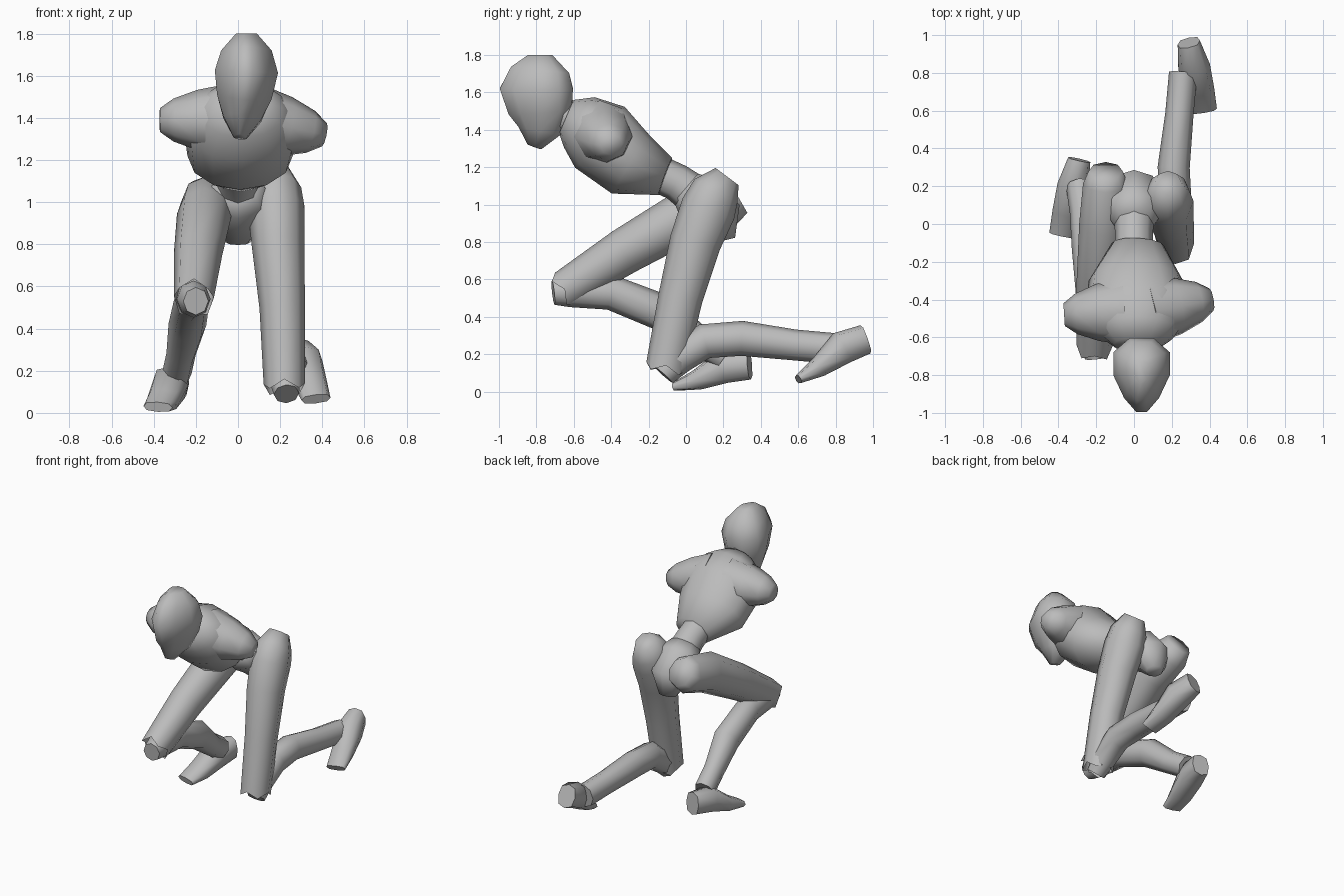
import bpy
import bmesh
from math import cos, sin, tau, radians, copysign
from mathutils import Vector

default_cube = bpy.data.objects.get("Cube")
if default_cube:
    bpy.data.objects.remove(default_cube, do_unlink=True)

# One plain clay colour
clay = bpy.data.materials.new("clay_grey")
clay.use_nodes = True
clay_colour = (0.5, 0.5, 0.5, 1)
clay.diffuse_color = clay_colour
shader = clay.node_tree.nodes["Principled BSDF"]
shader.inputs["Base Color"].default_value = clay_colour

SIDEWAYS = Vector((1, 0, 0))
LENGTHWAYS = Vector((0, 1, 0))


def rounded(value, power):
    """Push a circle coordinate outward for boxier sections."""
    return copysign(abs(value) ** power, value) if abs(value) > 1e-6 else 0


def loft(name, rings, sides=8, across=SIDEWAYS, power=1.0, taper=0.0, jag=0.0):
    """Skin rings of (centre, half width, half depth) along their path.
    taper narrows one side of each ring; jag leaves a torn open end."""
    bm = bmesh.new()
    path = [centre for centre, width, depth in rings]
    last = len(path) - 1
    loops = []
    for i, (centre, width, depth) in enumerate(rings):
        tangent = (path[min(i + 1, last)] - path[max(i - 1, 0)]).normalized()
        u = (across - tangent * across.dot(tangent)).normalized()
        v = tangent.cross(u)
        loop = []
        for k in range(sides):
            angle = tau * k / sides
            c = rounded(cos(angle), power)
            s = rounded(sin(angle), power)
            point = centre + u * width * c * (1 + taper * s) + v * depth * s
            if jag and i == last:
                point += tangent * (jag if k % 2 else -jag)
            loop.append(bm.verts.new(point))
        loops.append(loop)

    # Walls between neighbouring rings, then the end caps
    for lower, upper in zip(loops, loops[1:]):
        for k in range(sides):
            following = (k + 1) % sides
            bm.faces.new((lower[k], lower[following], upper[following], upper[k]))
    bm.faces.new(loops[0][::-1])
    if not jag:
        bm.faces.new(loops[-1])
    bmesh.ops.recalc_face_normals(bm, faces=bm.faces)

    mesh = bpy.data.meshes.new(name)
    bm.to_mesh(mesh)
    bm.free()
    mesh.materials.append(clay)
    part = bpy.data.objects.new(name, mesh)
    bpy.context.collection.objects.link(part)
    bpy.ops.object.select_all(action="DESELECT")
    part.select_set(True)
    bpy.context.view_layer.objects.active = part
    bpy.ops.object.shade_smooth_by_angle(angle=radians(75))


def tube(name, stations, flatness=1.0, **options):
    """Loft through (x, y, z, half width) stations of constant proportion."""
    rings = [(Vector((x, y, z)), width, width * flatness)
             for x, y, z, width in stations]
    loft(name, rings, **options)


def shoulder(name, root, tip):
    """Cut-off upper arm that flows out of the rib cage and tapers to its tip."""
    root, tip = Vector(root), Vector(tip)
    rings = []
    for along in (0, 0.45, 0.8, 1):
        radius = 0.18 - 0.06 * along - 0.06 * along ** 4
        rings.append((root.lerp(tip, along), radius, radius * 0.95))
    loft(name, rings, across=LENGTHWAYS)


def foot(name, heel, toe):
    """Wedge with a rounded heel, a raised instep and a thin wide toe."""
    heel, toe = Vector(heel), Vector(toe)
    lift = Vector((0, 0, 0.03))
    rings = [
        (heel, 0.06, 0.08),
        (heel.lerp(toe, 0.35) + lift, 0.085, 0.09),
        (heel.lerp(toe, 0.7), 0.08, 0.055),
        (toe, 0.07, 0.024),
    ]
    loft(name, rings, power=0.75)


# Egg-shaped head, narrow at the face, and the neck under it
tube("head", [
    (.01, -.81, 1.31, .03), (.02, -.78, 1.4, .09), (.03, -.78, 1.5, .13),
    (.04, -.8, 1.62, .15), (.04, -.78, 1.72, .12), (.04, -.78, 1.8, .05),
], flatness=1.37, sides=10, taper=0.4)
tube("neck", [(.03, -.74, 1.53, .08), (.03, -.58, 1.44, .1)])

# Rib cage leaning forward
tube("chest", [
    (.02, -.64, 1.47, .13), (.02, -.57, 1.44, .21), (.02, -.46, 1.36, .28),
    (.01, -.3, 1.22, .25), (.02, -.11, 1.15, .14),
], flatness=0.75, sides=12)

# Shoulders
shoulder("right_shoulder", (-.05, -.46, 1.39), (-.37, -.48, 1.39))
shoulder("left_shoulder", (.08, -.46, 1.39), (.41, -.4, 1.32))

# Waist and pelvis
tube("waist", [(0, -.16, 1.17, .1), (0, -.05, 1.12, .1), (0, .06, 1.04, .11)])
tube("pelvis", [
    (0, 0, 1.09, .11), (0, .07, 1.03, .16), (0, .18, .93, .14), (0, .21, .81, .06),
], flatness=0.9)

# Thighs with torn open knees
tube("left_thigh", [
    (.18, .22, 1.15, .07), (.18, .16, 1.07, .12), (.18, .12, .98, .135),
    (.19, .05, .8, .125), (.21, -.03, .5, .108), (.22, -.11, .12, .098),
], flatness=1.1, jag=0.018)
tube("right_thigh", [
    (-.15, .28, 1.04, .09), (-.15, .21, 1, .12), (-.16, 0, .94, .13),
    (-.19, -.33, .75, .115), (-.21, -.66, .54, .095),
], flatness=1.08, jag=0.018)

# Shins, their upper ends poking out of the knees
tube("left_shin", [
    (.23, -.12, .09, .06), (.22, -.04, .18, .08), (.22, .1, .27, .085),
    (.21, .3, .285, .085), (.24, .58, .25, .075), (.26, .8, .23, .075),
], flatness=1.1)
tube("right_shin", [
    (-.2, -.71, .53, .06), (-.21, -.62, .54, .08), (-.22, -.4, .53, .085),
    (-.24, -.12, .42, .09), (-.27, .06, .28, .07), (-.29, .2, .19, .07),
], flatness=1.1)

# Feet
foot("left_foot", (.29, .96, .28), (.37, .6, .066))
foot("right_foot", (-.29, .34, .145), (-.38, -.06, .028))
